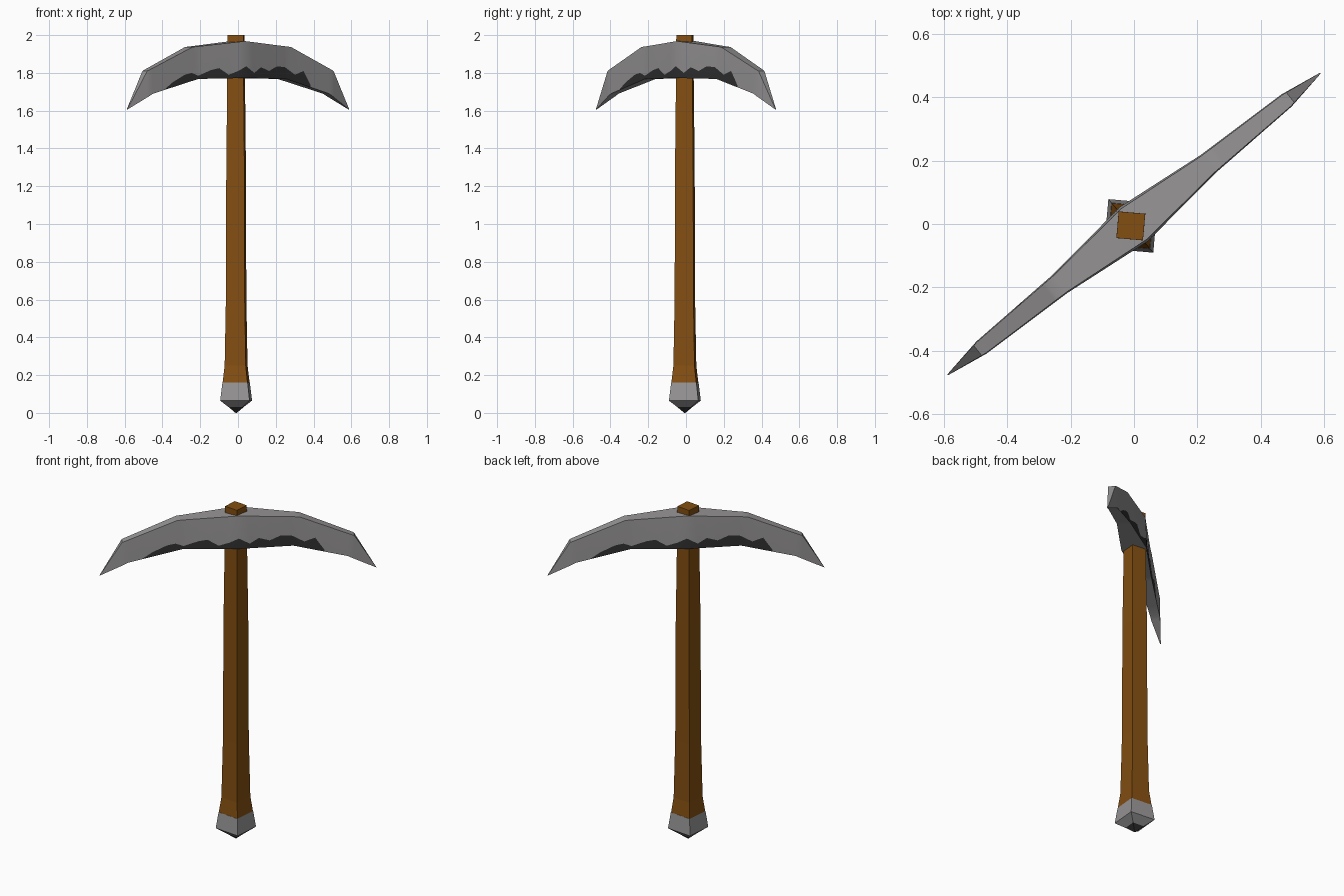
import bpy, bmesh, math

if "Cube" in bpy.data.objects:
    bpy.data.objects.remove(bpy.data.objects["Cube"])


def material(name, rgb):
    m = bpy.data.materials.new(name)
    m.diffuse_color = (*rgb, 1)
    m.use_nodes = True
    m.node_tree.nodes["Principled BSDF"].inputs["Base Color"].default_value = m.diffuse_color
    return m


WOOD = material("brown wood", (0.23, 0.078, 0.006))
STEEL = material("grey steel", (0.31, 0.30, 0.30))
DARK = material("dark worn steel", (0.03, 0.03, 0.03))
CX, CY = -0.01, -0.006          # shaft axis
TWIST = math.radians(-5)        # slight turn of the square shaft


def finish(bm, name, mats):
    bmesh.ops.remove_doubles(bm, verts=bm.verts, dist=0.0005)
    bmesh.ops.recalc_face_normals(bm, faces=bm.faces)
    me = bpy.data.meshes.new(name)
    bm.to_mesh(me)
    bm.free()
    for m in mats:
        me.materials.append(m)
    ob = bpy.data.objects.new(name, me)
    bpy.context.collection.objects.link(ob)
    return ob


def square_loft(name, rings, mats, dark_below=-1):
    """Stack of square rings given as (z, half side)."""
    bm = bmesh.new()
    loops = []
    for z, h in rings:
        r = h * math.sqrt(2)
        angles = [TWIST + math.pi / 4 + k * math.pi / 2 for k in range(4)]
        loops.append([bm.verts.new((CX + r * math.cos(a), CY + r * math.sin(a), z)) for a in angles])
    for a, b in zip(loops, loops[1:]):
        for k in range(4):
            f = bm.faces.new((a[k], a[(k + 1) % 4], b[(k + 1) % 4], b[k]))
            f.material_index = int(f.calc_center_median().z < dark_below)
    bm.faces.new(loops[0][::-1])
    bm.faces.new(loops[-1])
    return finish(bm, name, mats)


def lerp(points, x):
    for (x0, y0), (x1, y1) in zip(points, points[1:]):
        if x <= x1:
            return y0 + (y1 - y0) * (x - x0) / (x1 - x0)
    return points[-1][1]


# Wooden shaft, flared at the foot, poking out above the head
square_loft("handle", [(0.16, 0.066), (0.25, 0.056), (0.6, 0.050), (1.3, 0.048),
                       (1.8, 0.043), (2.0, 0.042)], [WOOD])

# Steel cap at the foot with a dark point
square_loft("pommel", [(0.0, 0.003), (0.03, 0.036), (0.065, 0.078), (0.16, 0.067)],
            [STEEL, DARK], dark_below=0.03)

# Curved pick head: profiles by distance from the centre
TOP = [(0, 1.968), (0.335, 1.937), (0.635, 1.81), (0.757, 1.605)]
BOTTOM = [(0, 1.773), (0.30, 1.768), (0.60, 1.69), (0.757, 1.605)]
WIDTH = [(0, 0.070), (0.30, 0.037), (0.62, 0.025), (0.757, 0.002)]
# Wavy upper limit of the dark edge, along one side of the head
WAVE = [(-0.52, 1.715), (-0.47, 1.75), (-0.39, 1.79), (-0.345, 1.80), (-0.30, 1.785),
        (-0.22, 1.815), (-0.17, 1.825), (-0.11, 1.79), (-0.05, 1.81), (0, 1.835),
        (0.06, 1.80), (0.11, 1.83), (0.17, 1.81), (0.23, 1.835), (0.29, 1.83),
        (0.36, 1.79), (0.42, 1.81), (0.47, 1.735)]
U = (0.777, 0.629)              # direction of the head in plan
stations = {abs(s) for s, _ in WAVE + TOP + BOTTOM + WIDTH}
stations = sorted(stations | {-s for s in stations})


def has_wave(s):
    return WAVE[0][0] <= s <= WAVE[-1][0]


bm = bmesh.new()
columns = []
for s in stations:
    d = abs(s)
    top, bot, w = lerp(TOP, d), lerp(BOTTOM, d), lerp(WIDTH, d)

    def vert(side, z):
        n = side * w * (1 if z < top else 0.9)
        return bm.verts.new((U[0] * s - U[1] * n, U[1] * s + U[0] * n, z))

    col = []
    for side in (-1, 1):
        t = -side * s           # the two sides match by a half turn
        edge = lerp(WAVE, t) if has_wave(t) else bot + 0.1 * (top - bot)
        zs = [bot, max(edge, bot + 0.001), top]
        col += [vert(side, z) for z in (zs if side < 0 else zs[::-1])]
    columns.append(col)
for i, (a, b) in enumerate(zip(columns, columns[1:])):
    mid = (stations[i] + stations[i + 1]) / 2
    for k in range(6):
        f = bm.faces.new((a[k], a[(k + 1) % 6], b[(k + 1) % 6], b[k]))
        f.material_index = int((k == 0 and has_wave(mid)) or (k == 4 and has_wave(-mid)))
bm.faces.new(columns[0][::-1])
bm.faces.new(columns[-1])
head = finish(bm, "pick_head", [STEEL, DARK])
bpy.context.view_layer.objects.active = head
head.select_set(True)
bpy.ops.object.shade_smooth_by_angle(angle=math.radians(35))
